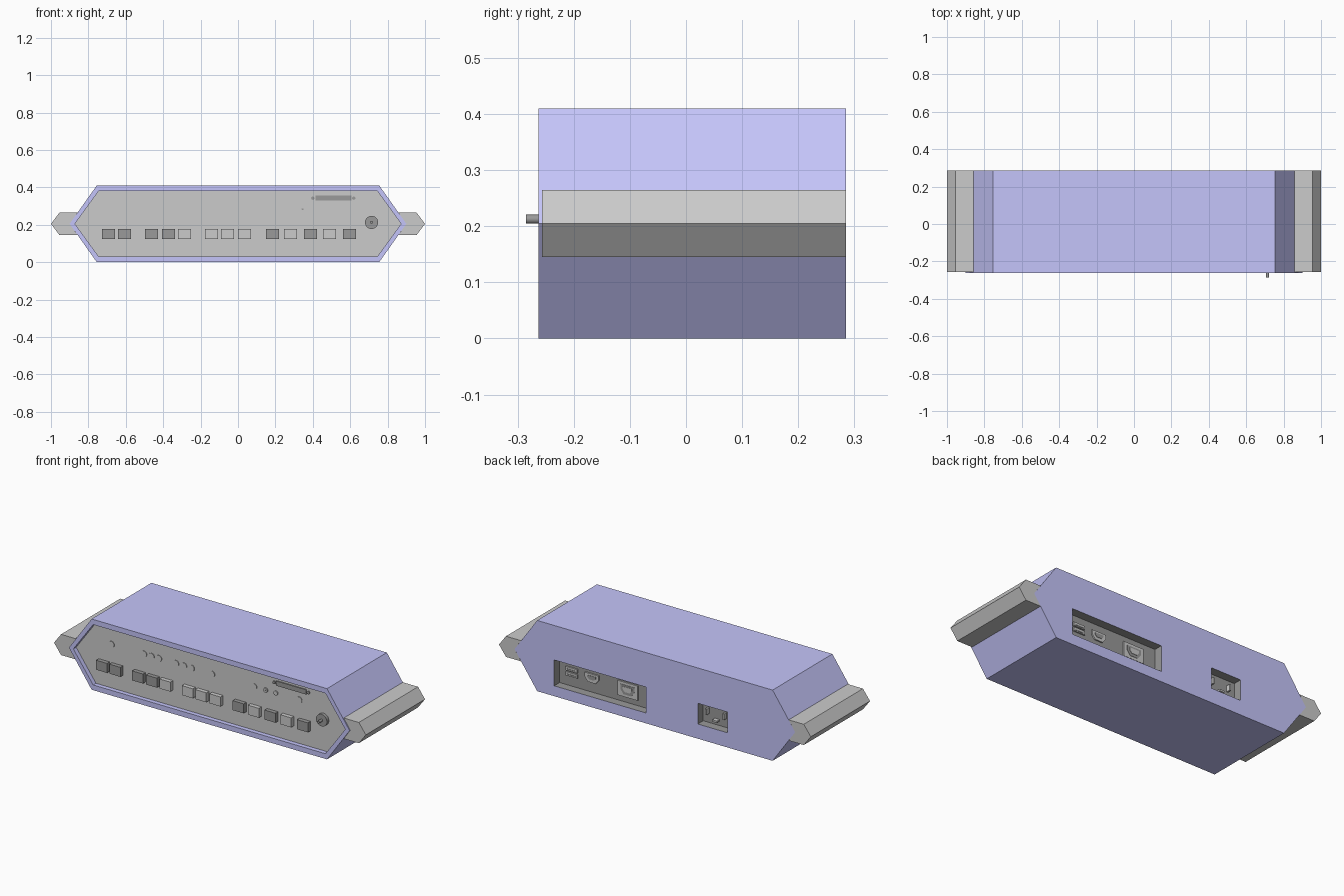
import bpy, bmesh
from math import pi, cos, sin, radians

if "Cube" in bpy.data.objects:
    bpy.data.objects.remove(bpy.data.objects["Cube"])

BACK, FRONT, PANEL = 0.285, -0.263, -0.237
SOCKET = BACK - 0.05


def material(name, rgb):
    m = bpy.data.materials.new(name)
    m.diffuse_color = (*rgb, 1)
    m.use_nodes = True
    m.node_tree.nodes["Principled BSDF"].inputs["Base Color"].default_value = m.diffuse_color
    return m


BLUE = material("lilac_shell", (0.56, 0.56, 0.96))
DARK = material("dark_plastic", (0.32, 0.32, 0.32))


def prism(name, pts, y0, y1, mat=None, smooth=False):
    """Extrude an XZ outline from y0 to y1."""
    bm = bmesh.new()
    f = bm.faces.new([bm.verts.new((x, y0, z)) for x, z in pts])
    ext = bmesh.ops.extrude_face_region(bm, geom=[f])["geom"]
    for v in ext:
        if isinstance(v, bmesh.types.BMVert):
            v.co.y = y1
    bmesh.ops.recalc_face_normals(bm, faces=bm.faces)
    me = bpy.data.meshes.new(name)
    bm.to_mesh(me)
    bm.free()
    ob = bpy.data.objects.new(name, me)
    bpy.context.collection.objects.link(ob)
    if mat:
        me.materials.append(mat)
    if smooth:
        bpy.ops.object.select_all(action='DESELECT')
        ob.select_set(True)
        bpy.context.view_layer.objects.active = ob
        bpy.ops.object.shade_smooth_by_angle(angle=radians(40))
    return ob


def rect(x, z, w, h):
    return [(x - w/2, z - h/2), (x + w/2, z - h/2), (x + w/2, z + h/2), (x - w/2, z + h/2)]


def circle(x, z, r, n=20):
    return [(x + r*cos(2*pi*i/n), z + r*sin(2*pi*i/n)) for i in range(n)]


def hexagon(tip, shoulder, half, zc=0.205):
    return [(-tip, zc), (-shoulder, zc - half), (shoulder, zc - half),
            (tip, zc), (shoulder, zc + half), (-shoulder, zc + half)]


# Hexagonal shell with front tray and two rear socket recesses
shell = prism("shell", hexagon(0.9, 0.755, 0.205), FRONT, BACK, BLUE)
cutters = [
    prism("front_cutter", hexagon(0.872, 0.745, 0.175), FRONT - 0.1, PANEL + 0.01),
    prism("port_cutter", rect(0.352, 0.135, 0.588, 0.15), SOCKET, BACK + 0.1),
    prism("power_cutter", rect(-0.371, 0.145, 0.192, 0.12), SOCKET, BACK + 0.1),
]
bpy.context.view_layer.objects.active = shell
for c in cutters:
    mod = shell.modifiers.new(c.name, 'BOOLEAN')
    mod.operation, mod.solver, mod.object = 'DIFFERENCE', 'EXACT', c
    bpy.ops.object.modifier_apply(modifier=mod.name)
    bpy.data.objects.remove(c)
shell.data.materials.clear()
shell.data.materials.append(BLUE)
shell.data.materials.append(DARK)
for p in shell.data.polygons:
    p.material_index = 1 if 0.2 < p.center.y < BACK - 0.005 else 0

# Front control panel
prism("front_panel", hexagon(0.872, 0.745, 0.175), PANEL, PANEL + 0.01)

# Side handles
for s, side in ((-1, "left"), (1, "right")):
    prism(side + "_handle", [(s*x, z) for x, z in (
        (0.858, 0.265), (0.955, 0.265), (1.0, 0.205),
        (0.955, 0.145), (0.858, 0.145), (0.9, 0.205))], -0.257, BACK)

# Row of push buttons
xs = (-0.692, -0.607, -0.462, -0.372, -0.286, -0.142, -0.056, 0.035,
      0.184, 0.281, 0.388, 0.489, 0.596)
for i, x in enumerate(xs):
    prism(f"button_{i}", rect(x, 0.15, 0.07, 0.055), -0.261, PANEL,
          DARK if i in (0, 1, 2, 3, 8, 10, 12) else None)

# Indicator lamps
for i, x in enumerate((-0.644, -0.436, -0.388, -0.34, -0.23, -0.18, -0.13, 0.0, 0.27, 0.56)):
    prism(f"lamp_{i}", circle(x, 0.283, 0.018), PANEL - 0.004, PANEL, smooth=True)

# Small jacks
for i, x in enumerate((0.345, 0.41)):
    prism(f"jack_{i}", circle(x, 0.283, 0.013), PANEL - 0.006, PANEL, smooth=True)
prism("jack_hole", circle(0.345, 0.283, 0.005, 12), PANEL - 0.008, PANEL, DARK)

# Connector slot with its screws
prism("connector_slot", rect(0.51, 0.342, 0.193, 0.027), PANEL - 0.006, PANEL, DARK)
for i, x in enumerate((0.4, 0.619)):
    prism(f"slot_screw_{i}", circle(x, 0.342, 0.009, 12), PANEL - 0.006, PANEL, DARK)

# Knob and its spindle
prism("knob", circle(0.714, 0.2125, 0.035, 24), -0.255, PANEL, DARK, True)
prism("knob_spindle", circle(0.714, 0.2125, 0.008, 16), -0.285, PANEL, DARK, True)

# Rear ports
Y = SOCKET + 0.008
for i, z in enumerate((0.128, 0.158)):
    prism(f"flat_port_{i}", rect(0.565, z, 0.075, 0.022), SOCKET, Y)
    prism(f"flat_port_tongue_{i}", rect(0.565, z - 0.003, 0.055, 0.007), SOCKET, Y + 0.002, DARK)
tapered = ((-0.045, 0.025), (0.045, 0.025), (0.045, 0), (0.025, -0.025), (-0.025, -0.025), (-0.045, 0))
prism("video_port", [(0.435 + x, 0.143 + z) for x, z in tapered], SOCKET, Y)
prism("video_port_slot", [(0.435 + x*0.6, 0.146 + z*0.45) for x, z in tapered], SOCKET, Y + 0.002, DARK)
prism("wide_port", rect(0.205, 0.135, 0.13, 0.085), SOCKET, Y)
prism("wide_port_mouth", [(0.205 + x, 0.135 + z*1.1) for x, z in tapered], SOCKET, Y + 0.002, DARK)
prism("wide_port_core", [(0.205 + x*0.65, 0.138 + z*0.6) for x, z in tapered], SOCKET, Y + 0.004)

# Power inlet pins
for i, (x, z, w, h) in enumerate(((-0.31, 0.155, 0.01, 0.035), (-0.42, 0.155, 0.01, 0.035),
                                  (-0.365, 0.115, 0.03, 0.01))):
    prism(f"power_pin_{i}", rect(x, z, w, h), SOCKET, SOCKET + 0.025)
